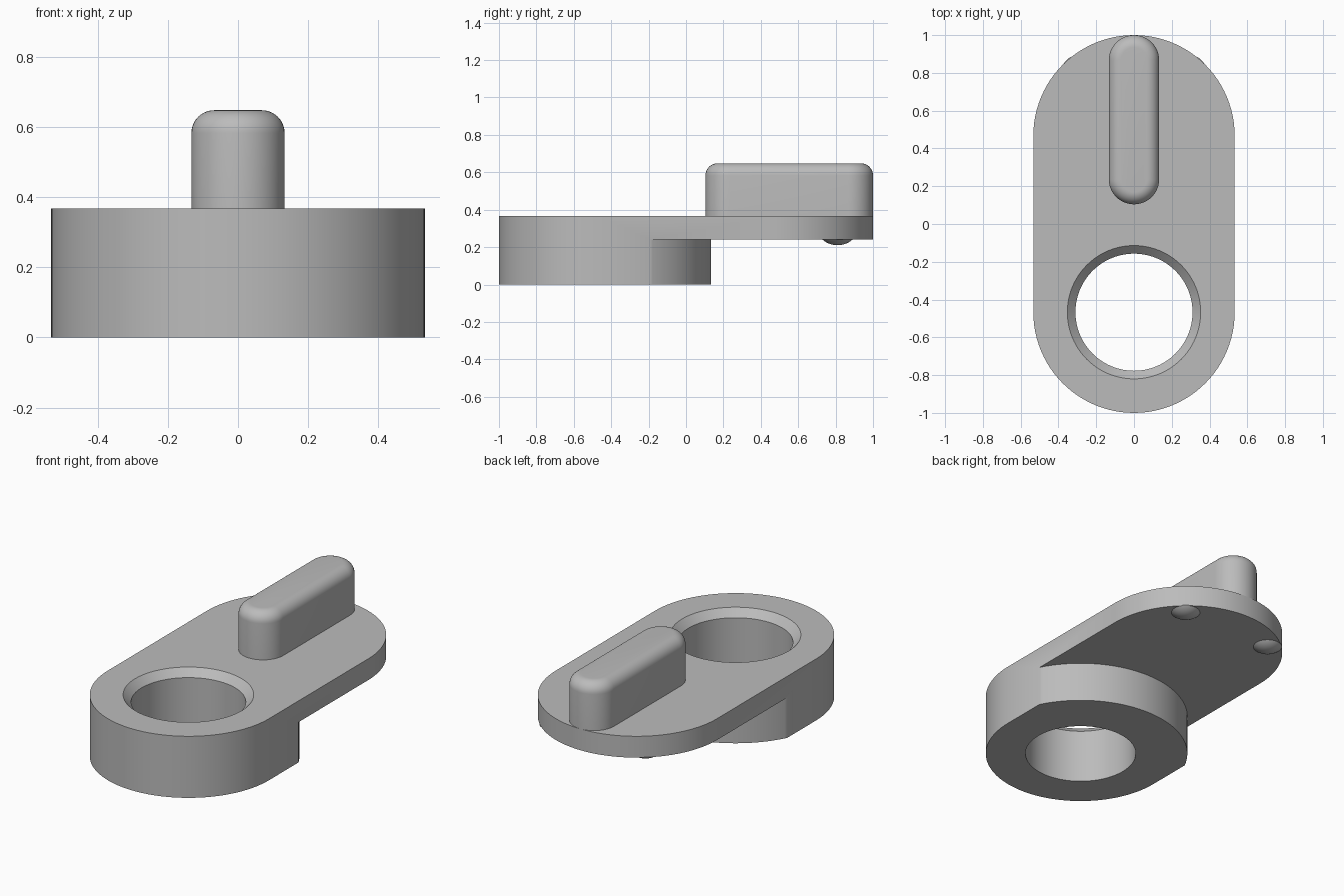
import bpy, bmesh
from math import sin, cos, pi, radians

if "Cube" in bpy.data.objects:
    bpy.data.objects.remove(bpy.data.objects["Cube"])

grey = bpy.data.materials.new("plain_grey")
grey.use_nodes = True
grey.diffuse_color = (0.5, 0.5, 0.5, 1)
grey.node_tree.nodes["Principled BSDF"].inputs["Base Color"].default_value = (0.5, 0.5, 0.5, 1)

HOLE_Y = -0.467


def arc(cx, cy, r, start, end, n):
    angles = [radians(start + (end - start) * i / n) for i in range(n + 1)]
    return [(cx + r * cos(a), cy + r * sin(a)) for a in angles]


def stadium(r, y0, y1, n=48):
    return arc(0, y1, r, 0, 180, n) + arc(0, y0, r, 180, 360, n)


def circle(r, cx, cy, n=96):
    return arc(cx, cy, r, 0, 360, n)[:-1]


def loft(name, layers):
    """Skin a stack of (outline, z) layers, bottom to top, with capped ends."""
    bm = bmesh.new()
    rings = [[bm.verts.new((x, y, z)) for x, y in pts] for pts, z in layers]
    for low, high in zip(rings, rings[1:]):
        for i in range(len(low)):
            j = (i + 1) % len(low)
            bm.faces.new((low[i], low[j], high[j], high[i]))
    bm.faces.new(rings[0])
    bm.faces.new(rings[-1])
    bmesh.ops.recalc_face_normals(bm, faces=bm.faces)
    mesh = bpy.data.meshes.new(name)
    bm.to_mesh(mesh)
    bm.free()
    mesh.materials.append(grey)
    obj = bpy.data.objects.new(name, mesh)
    bpy.context.collection.objects.link(obj)
    return obj


def activate(obj):
    bpy.ops.object.select_all(action='DESELECT')
    obj.select_set(True)
    bpy.context.view_layer.objects.active = obj


def smooth(obj):
    activate(obj)
    bpy.ops.object.shade_smooth_by_angle(angle=radians(30))


def cut(obj, cutter):
    mod = obj.modifiers.new("cut", 'BOOLEAN')
    mod.operation, mod.solver, mod.object = 'DIFFERENCE', 'EXACT', cutter
    activate(obj)
    bpy.ops.object.modifier_apply(modifier=mod.name)
    bpy.data.objects.remove(cutter)


# Body: a rounded-end block, undercut behind the boss and bored through
outline = stadium(0.533, HOLE_Y, -HOLE_Y)
body = loft("body", [(outline, 0), (outline, 0.367)])

under = arc(0, HOLE_Y, 0.6, 160, 20, 64) + [(0.7, -0.26), (0.7, 1.1), (-0.7, 1.1), (-0.7, -0.26)]
cut(body, loft("undercut", [(under, -0.1), (under, 0.24)]))

bore = [(0.31, -0.1), (0.31, 0.324), (0.353, 0.367), (0.373, 0.387)]
cut(body, loft("bore", [(circle(r, 0, HOLE_Y), z) for r, z in bore]))
smooth(body)

# Grip: a round-ended bar with a filleted top edge
R, FILLET, TOP = 0.133, 0.065, 0.648
layers = [(stadium(R, 0.237, 0.867, 24), 0.36)]
for i in range(11):
    a = pi / 2 * i / 10
    layers.append((stadium(R - FILLET * (1 - cos(a)), 0.237, 0.867, 24),
                   TOP - FILLET * (1 - sin(a))))
smooth(loft("grip", layers))

# Two shallow domed bumps under the thin end
DOME = 0.122
for side, x in (("left", 0.3), ("right", -0.3)):
    layers = []
    for i in range(1, 11):
        a = radians(4.2 * i)
        layers.append((circle(DOME * sin(a), x, 0.81, 48), 0.21 + DOME * (1 - cos(a))))
    smooth(loft("bump_" + side, layers))
